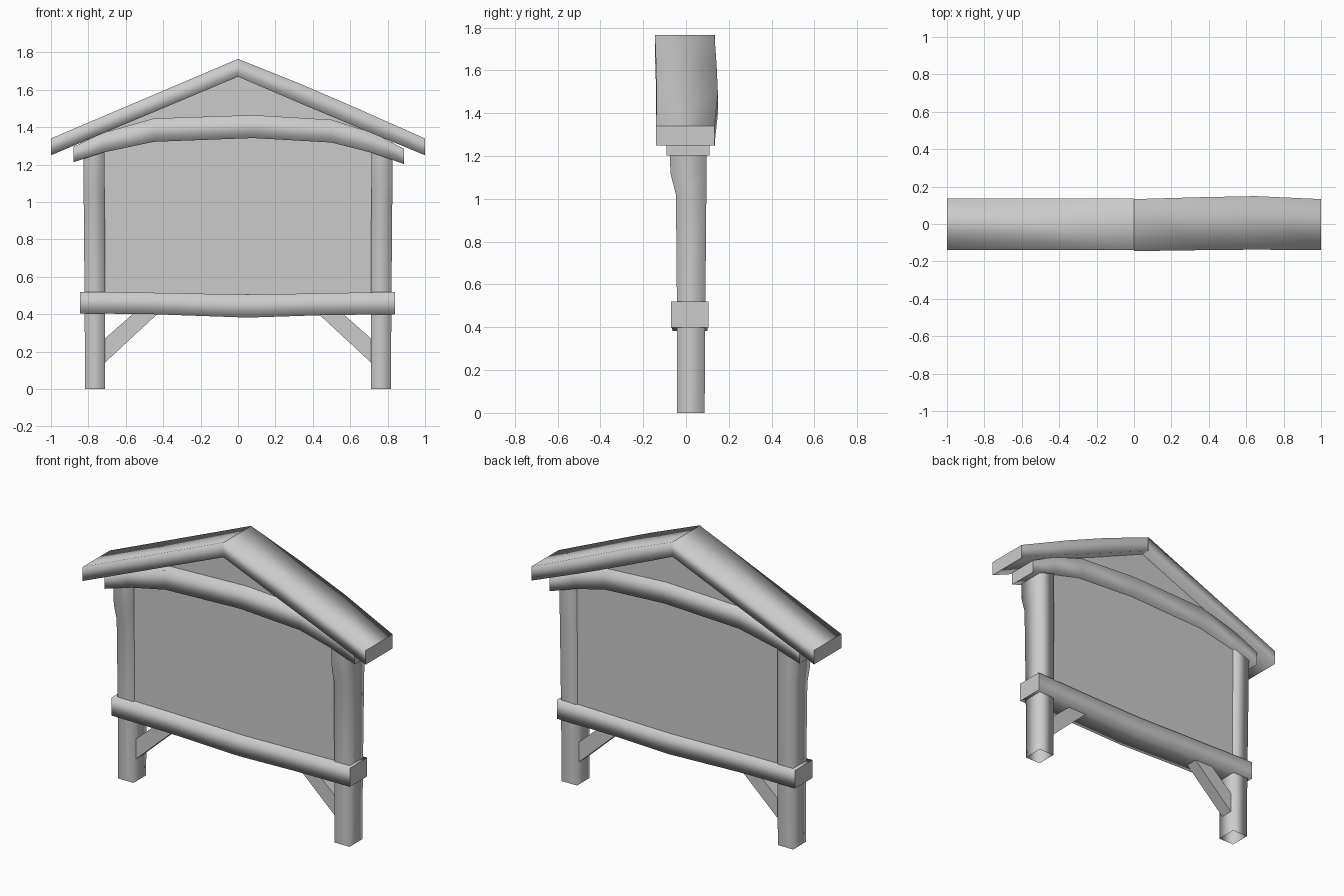
import bpy, bmesh

if "Cube" in bpy.data.objects:
    bpy.data.objects.remove(bpy.data.objects["Cube"])


def loft(name, rings, cap_start=True, cap_end=True, mirror=False):
    """Skin a list of point rings; sides are smooth, caps are flat."""
    bm = bmesh.new()
    loops = [[bm.verts.new(p) for p in ring] for ring in rings]
    n = len(rings[0])
    for a, b in zip(loops, loops[1:]):
        for i in range(n):
            j = (i + 1) % n
            bm.faces.new((a[i], a[j], b[j], b[i])).smooth = True
    if cap_start:
        bm.faces.new(loops[0][::-1])
    if cap_end:
        bm.faces.new(loops[-1])
    bmesh.ops.recalc_face_normals(bm, faces=bm.faces)
    mesh = bpy.data.meshes.new(name)
    bm.to_mesh(mesh)
    bm.free()
    obj = bpy.data.objects.new(name, mesh)
    bpy.context.collection.objects.link(obj)
    if mirror:
        obj.modifiers.new("Mirror", "MIRROR").use_mirror_merge = False
    return obj


def x_ring(x, z0, z1, y0, y1):
    return [(x, y0, z0), (x, y1, z0), (x, y1, z1), (x, y0, z1)]


def z_ring(z, x0, x1, y0, y1):
    return [(x0, y0, z), (x1, y0, z), (x1, y1, z), (x0, y1, z)]


def beam(name, stations):
    return loft(name, [x_ring(*s) for s in stations])


def prism(name, outline, y0, y1, mirror=False):
    obj = loft(name, [[(x, y, z) for x, z in outline] for y in (y0, y1)], mirror=mirror)
    for p in obj.data.polygons:
        p.use_smooth = False
    return obj


# Posts, slightly flared forward at the top and open at the foot
post = [(0, 0.71, 0.818, -0.042, 0.087), (0.45, 0.71, 0.82, -0.042, 0.09),
        (1.02, 0.713, 0.825, -0.047, 0.095), (1.12, 0.714, 0.827, -0.073, 0.095),
        (1.32, 0.715, 0.827, -0.077, 0.095)]
loft("post", [z_ring(*s) for s in post], cap_start=False, mirror=True)

# Lower crossbeam, sagging in the middle
beam("lower_beam", [(-0.845, 0.405, 0.52, -0.07, 0.105), (-0.45, 0.40, 0.515, -0.066, 0.10),
                    (0.05, 0.382, 0.505, -0.062, 0.10), (0.45, 0.395, 0.512, -0.066, 0.10),
                    (0.84, 0.40, 0.52, -0.07, 0.105)])

# Arched upper crossbeam
beam("upper_beam", [(-0.88, 1.213, 1.295, -0.09, 0.11), (-0.72, 1.265, 1.37, -0.09, 0.11),
                    (-0.45, 1.322, 1.447, -0.09, 0.11), (0.08, 1.342, 1.465, -0.09, 0.11),
                    (0.5, 1.318, 1.44, -0.09, 0.11), (0.72, 1.262, 1.37, -0.09, 0.11),
                    (0.888, 1.203, 1.285, -0.09, 0.11)])

# Board panel, running up into the gable
prism("board_panel", [(-0.74, 0.45), (0.74, 0.45), (0.74, 1.38), (0, 1.70), (-0.74, 1.38)],
      -0.03, 0.08)

# Diagonal braces under the lower beam
prism("brace", [(0.74, 0.115), (0.74, 0.245), (0.53, 0.43), (0.40, 0.43)],
      -0.015, 0.065, mirror=True)

# Two roof boards meeting at the ridge
beam("roof_left", [(-1, 1.25, 1.34, -0.14, 0.135), (0, 1.67, 1.765, -0.14, 0.135)])
beam("roof_right", [(0, 1.67, 1.765, -0.145, 0.133), (0.35, 1.52, 1.625, -0.14, 0.143),
                    (0.65, 1.395, 1.495, -0.137, 0.149), (1, 1.25, 1.34, -0.14, 0.133)])
